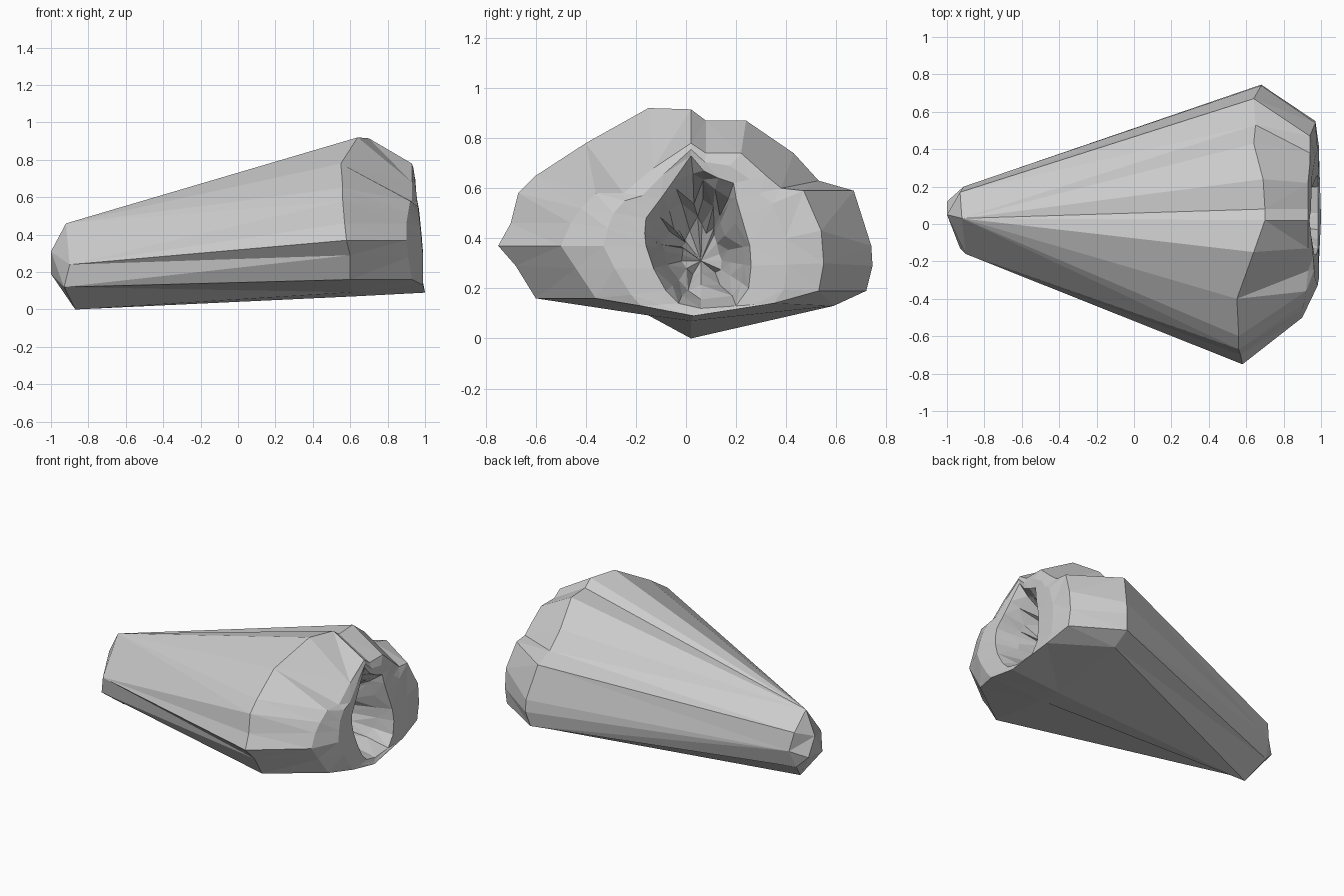
import bpy, bmesh, random
from mathutils import Vector

if "Cube" in bpy.data.objects:
    bpy.data.objects.remove(bpy.data.objects["Cube"])
random.seed(4)

# widest outline of the trunk (x, y, z), clockwise from the front side
wide = [(.58, -.75, .37), (.57, -.70, .46), (.56, -.67, .58), (.56, -.60, .65),
        (.55, -.40, .78), (.64, -.15, .92), (.70, .02, .915), (.70, .08, .87),
        (.69, .24, .87), (.64, .43, .74), (.65, .53, .63), (.64, .67, .59),
        (.68, .74, .37), (.68, .745, .29), (.66, .72, .19), (.65, .59, .13),
        (.62, .02, .07), (.61, -.15, .092), (.60, -.60, .16), (.60, -.68, .29)]

# front edge of the chamfer, same point order
lip = [(.90, -.50, .37), (.90, -.46, .46), (.91, -.42, .52), (.92, -.36, .58),
       (.93, -.25, .58), (.93, -.13, .68), (.93, .02, .78), (.93, .08, .74),
       (.93, .22, .74), (.94, .32, .65), (.94, .38, .60), (.94, .47, .59),
       (.97, .54, .43), (.97, .55, .30), (.97, .53, .19), (.99, .35, .14),
       (1.0, .03, .09), (.99, -.18, .13), (.93, -.36, .16), (.91, -.44, .28)]

# rim of the hollow (y, z), same point order
rim_yz = [(-.16, .37), (-.165, .42), (-.16, .48), (-.13, .52), (-.10, .56),
          (-.05, .63), (.02, .73), (.07, .67), (.13, .64), (.19, .62),
          (.20, .56), (.22, .49), (.255, .37), (.26, .29), (.25, .20),
          (.20, .13), (.06, .12), (-.03, .14), (-.08, .19), (-.13, .28)]
rim = [(.985 - .12 * max(0, z - .3), y, z) for y, z in rim_yz]

# narrow end: a few corners shared by the outline points
corner = {'A': (-.90, -.16, .24), 'B': (-.93, -.13, .12), 'C': (-.87, .02, 0),
          'D': (-.92, .03, .46), 'E': (-.93, .17, .36), 'F': (-.91, .20, .24),
          'G': (-.93, .15, .12)}
order = "AADDDDDDDDDEFFGGCCBB"
narrow = [corner[k] for k in order]
end = [(-1, .05, .31) if k in "ADE" else (-1, .12, .19) for k in order]

# raised band between lip and rim
band = []
for a, b in zip(lip, rim):
    p = Vector(a).lerp(Vector(b), .5)
    p.x = max(p.x, b[0] + .005)
    band.append((min(p.x, .995), p.y, p.z))


def inner(x, s, jitter):
    """Shrunken, roughened copy of the rim, deeper in the hollow."""
    cy, cz = .06, .32
    return [(x + random.uniform(-.04, .04),
             cy + (y - cy) * s * random.uniform(1 - jitter, 1 + jitter),
             cz + (z - cz) * s * random.uniform(1 - jitter, 1 + jitter))
            for _, y, z in rim]


rings = [end, narrow, wide, lip, band, rim,
         inner(.85, .85, .08), inner(.68, .62, .15), inner(.5, .35, .2)]

# loft the rings into the hollow trunk
bm = bmesh.new()
loops = [[bm.verts.new(p) for p in r] for r in rings]
n = len(wide)
for a, b in zip(loops, loops[1:]):
    for i in range(n):
        j = (i + 1) % n
        bm.faces.new((a[i], a[j], b[j], b[i]))
bottom = bm.verts.new((.44, .06, .31))
for i in range(n):
    bm.faces.new((loops[-1][i], loops[-1][(i + 1) % n], bottom))
bmesh.ops.remove_doubles(bm, verts=bm.verts, dist=.002)
bmesh.ops.triangulate(bm, faces=[f for f in bm.faces if len(f.verts) > 3])
bmesh.ops.recalc_face_normals(bm, faces=bm.faces)
mesh = bpy.data.meshes.new("hollow_trunk")
bm.to_mesh(mesh)
bm.free()
bpy.context.collection.objects.link(bpy.data.objects.new("hollow_trunk", mesh))
